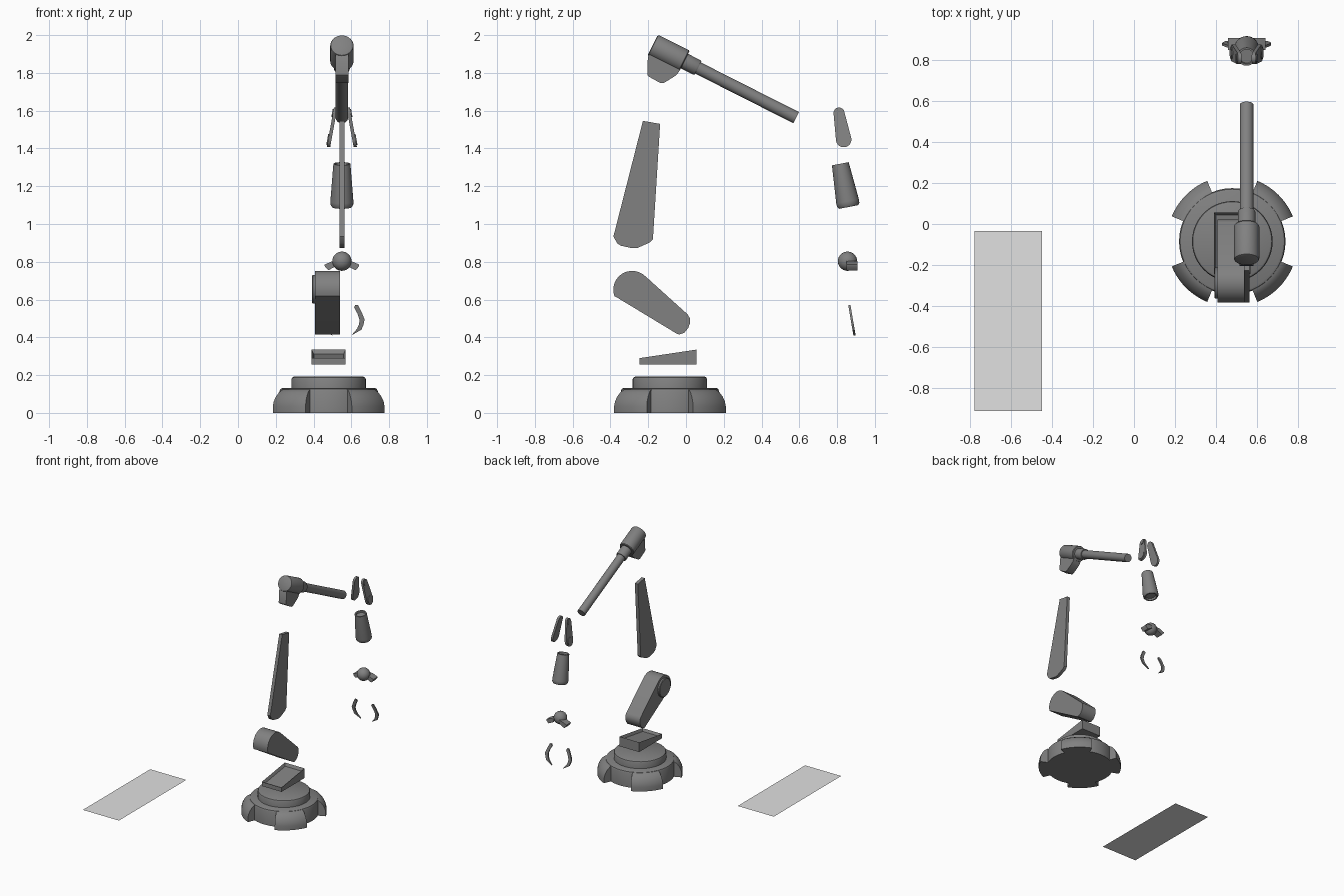
import bpy, bmesh, math
from mathutils import Vector, Matrix

if "Cube" in bpy.data.objects:
    bpy.data.objects.remove(bpy.data.objects["Cube"])


def material(name, value):
    m = bpy.data.materials.new(name)
    m.diffuse_color = (value, value, value, 1)
    m.use_nodes = True
    m.node_tree.nodes["Principled BSDF"].inputs["Base Color"].default_value = m.diffuse_color
    return m


DARK = material("dark_grey", 0.22)
LIGHT = material("light_grey", 0.75)
CX, CY = 0.55, 0.855          # centre line of the gripper parts
BX, BY = 0.48, -0.085         # centre of the base


def finish(name, bm, mat=DARK, angle=35):
    bmesh.ops.remove_doubles(bm, verts=bm.verts, dist=1e-5)
    bmesh.ops.recalc_face_normals(bm, faces=bm.faces)
    me = bpy.data.meshes.new(name)
    bm.to_mesh(me)
    bm.free()
    me.materials.append(mat)
    ob = bpy.data.objects.new(name, me)
    bpy.context.collection.objects.link(ob)
    bpy.ops.object.select_all(action='DESELECT')
    ob.select_set(True)
    bpy.context.view_layer.objects.active = ob
    bpy.ops.object.shade_smooth_by_angle(angle=math.radians(angle))
    return ob


def lathe(name, profile, loc, axis=(0, 0, 1), n=40, start=0, sweep=360):
    """Spin (radius, height) points; a partial sweep gets closed ends."""
    bm = bmesh.new()
    full = sweep == 360
    rings = []
    for i in range(n if full else n + 1):
        a = math.radians(start + sweep * i / n)
        rings.append([bm.verts.new((r * math.cos(a), r * math.sin(a), z)) for r, z in profile])
    k = len(profile)
    for i in range(n):
        p, q = rings[i], rings[(i + 1) % len(rings)]
        for j in range(k - 1 if full else k):
            j2 = (j + 1) % k
            if profile[j][0] == 0 and profile[j2][0] == 0:
                continue
            if profile[j][0] == 0:
                p[j].co = q[j].co
                bm.faces.new((p[j], p[j2], q[j2]))
            elif profile[j2][0] == 0:
                bm.faces.new((p[j], p[j2], q[j]))
            else:
                bm.faces.new((p[j], p[j2], q[j2], q[j]))
    if not full:
        bm.faces.new(rings[0])
        bm.faces.new(rings[-1])
    rot = Vector(axis).to_track_quat('Z', 'Y').to_matrix().to_4x4()
    bm.transform(Matrix.Translation(loc) @ rot)
    return finish(name, bm)


def prism(name, pts, w0, w1, place):
    """Extrude an outline (u, v) from w0 to w1; place(u, v, w) gives the position."""
    bm = bmesh.new()
    a = [bm.verts.new(place(u, v, w0)) for u, v in pts]
    b = [bm.verts.new(place(u, v, w1)) for u, v in pts]
    bm.faces.new(a)
    bm.faces.new(b)
    for i in range(len(pts)):
        j = (i + 1) % len(pts)
        bm.faces.new((a[i], a[j], b[j], b[i]))
    return finish(name, bm)


def along_x(u, v, w):
    return (w, u, v)


def arc(c, r, a0, a1, n):
    return [(c[0] + r * math.cos(math.radians(a0 + (a1 - a0) * i / n)),
             c[1] + r * math.sin(math.radians(a0 + (a1 - a0) * i / n))) for i in range(n + 1)]


# floor panel
bm = bmesh.new()
bm.faces.new([bm.verts.new((x, y, 0)) for x, y in
              ((-0.78, -0.913), (-0.45, -0.913), (-0.45, -0.033), (-0.78, -0.033))])
finish("floor_panel", bm, LIGHT)

# round base, four feet and turntable
lathe("base_body", [(0, 0), (0.26, 0), (0.26, 0.115), (0.255, 0.127), (0.245, 0.132), (0, 0.132)],
      (BX, BY, 0), n=48)
foot = [(0.23, 0), (0.32, 0), (0.32, 0.035), (0.315, 0.06), (0.303, 0.085),
        (0.285, 0.108), (0.262, 0.124), (0.23, 0.128)]
for i in range(4):
    lathe(f"base_foot_{i + 1}", foot, (BX, BY, 0), n=10, start=22.5 + 90 * i, sweep=45)
lathe("turntable", [(0, 0.12), (0.197, 0.12), (0.197, 0.178), (0.193, 0.187), (0.184, 0.192), (0, 0.192)],
      (BX, BY, 0), n=48)

# wedge tray with a recessed sloping top
bm = bmesh.new()
bmesh.ops.create_cube(bm, size=1)
for v in bm.verts:
    x, y, z = v.co
    top = 0.29 if y < 0 else 0.335
    v.co = (BX + x * 0.18, -0.095 + y * 0.3, top if z > 0 else 0.255)
bm.normal_update()
lid = max(bm.faces, key=lambda f: f.calc_center_median().z)
bmesh.ops.inset_region(bm, faces=[lid], thickness=0.016)
bmesh.ops.translate(bm, verts=lid.verts, vec=(0, 0, -0.022))
finish("wedge_tray", bm)

# shoulder link with a side pivot cap
shoulder = (arc((-0.285, 0.652), 0.1, 45, 200, 12)
            + [(-0.367, 0.612), (-0.05, 0.42)]
            + [(-0.035, 0.415), (-0.008, 0.425), (0.012, 0.45), (0.021, 0.475), (0.021, 0.5), (0.008, 0.522)])
prism("shoulder_link", shoulder, 0.407, 0.54, along_x)
lathe("shoulder_pivot_cap", [(0, -0.01), (0.076, -0.01), (0.076, 0.012), (0.071, 0.016), (0, 0.016)],
      (0.408, -0.288, 0.655), (-1, 0, 0), n=32)

# flat upper arm
upper_arm = [(-0.228, 1.546), (-0.137, 1.53), (-0.175, 0.92), (-0.19, 0.903), (-0.255, 0.874),
             (-0.285, 0.872), (-0.345, 0.885), (-0.365, 0.898), (-0.384, 0.935)]
prism("upper_arm", upper_arm, 0.537, 0.564, along_x)

# elbow housing, collar and forearm tube on one tilted axis
start, end = Vector((CX, -0.176, 1.947)), Vector((CX, 0.583, 1.563))
axis = (end - start).normalized()
length = (end - start).length
lathe("elbow_housing", [(0, 0), (0.053, 0), (0.059, 0.003), (0.062, 0.01), (0.062, 0.183), (0.058, 0.188), (0, 0.188)],
      start, axis, n=32)
lathe("forearm_collar", [(0, 0.18), (0.043, 0.18), (0.043, 0.262), (0.04, 0.268), (0, 0.268)], start, axis, n=28)
lathe("forearm_tube", [(0, 0.25), (0.033, 0.25), (0.033, length), (0, length)], start, axis, n=24)

# bracket under the elbow housing
bracket = [(-0.17, 1.93), (-0.202, 1.885), (-0.205, 1.79), (-0.195, 1.779), (-0.135, 1.746),
           (-0.115, 1.748), (-0.06, 1.782), (-0.045, 1.795), (-0.018, 1.838), (-0.05, 1.885)]
prism("elbow_bracket", bracket, CX - 0.034, CX + 0.034, along_x)

# wrist sleeve with recessed ends
top, bottom = Vector((CX, 0.817, 1.319)), Vector((CX, 0.861, 1.09))
h = (top - bottom).length
lathe("wrist_sleeve", [(0, 0.015), (0.038, 0.015), (0.042, 0), (0.052, 0), (0.06, 0.012), (0.061, 0.03),
                       (0.045, h), (0.036, h), (0.034, h - 0.015), (0, h - 0.015)],
      bottom, top - bottom, n=28)

# ball joint
bm = bmesh.new()
bmesh.ops.create_uvsphere(bm, u_segments=24, v_segments=14, radius=0.051,
                          matrix=Matrix.Translation((CX, CY, 0.803)))
finish("ball_joint", bm)

# mirrored gripper parts
link = arc((0.81, 1.588), 0.029, 8, 188, 8) + arc((0.835, 1.447), 0.041, 188, 368, 10)
wing = [(0.02, 0.805), (0.05, 0.803), (0.092, 0.785), (0.09, 0.775), (0.072, 0.755), (0.03, 0.777)]
claw = [(0.07, 0.57), (0.085, 0.572), (0.104, 0.535), (0.12, 0.495), (0.115, 0.468), (0.103, 0.44),
        (0.05, 0.41), (0.08, 0.445), (0.09, 0.468), (0.094, 0.49), (0.083, 0.525), (0.065, 0.557)]
for side, word in ((-1, "left"), (1, "right")):
    def tilted(u, v, w, s=side):
        return (CX + s * (0.038 + (1.59 - v) * 0.18 + w), u, v)

    def upright(u, v, w, s=side):
        return (CX + s * u, w, v)

    def leaning(u, v, w, s=side):
        return (CX + s * u, 0.865 + (0.57 - v) * 0.17 + w, v)

    prism(f"{word}_finger_link", link, -0.009, 0.009, tilted)
    prism(f"{word}_link_top_boss", arc((0.81, 1.588), 0.021, 0, 345, 23), 0, 0.014, tilted)
    prism(f"{word}_link_lower_boss", arc((0.835, 1.447), 0.03, 0, 345, 23), 0, 0.014, tilted)
    prism(f"{word}_joint_wing", wing, 0.85, 0.908, upright)
    prism(f"{word}_claw", claw, -0.006, 0.006, leaning)
